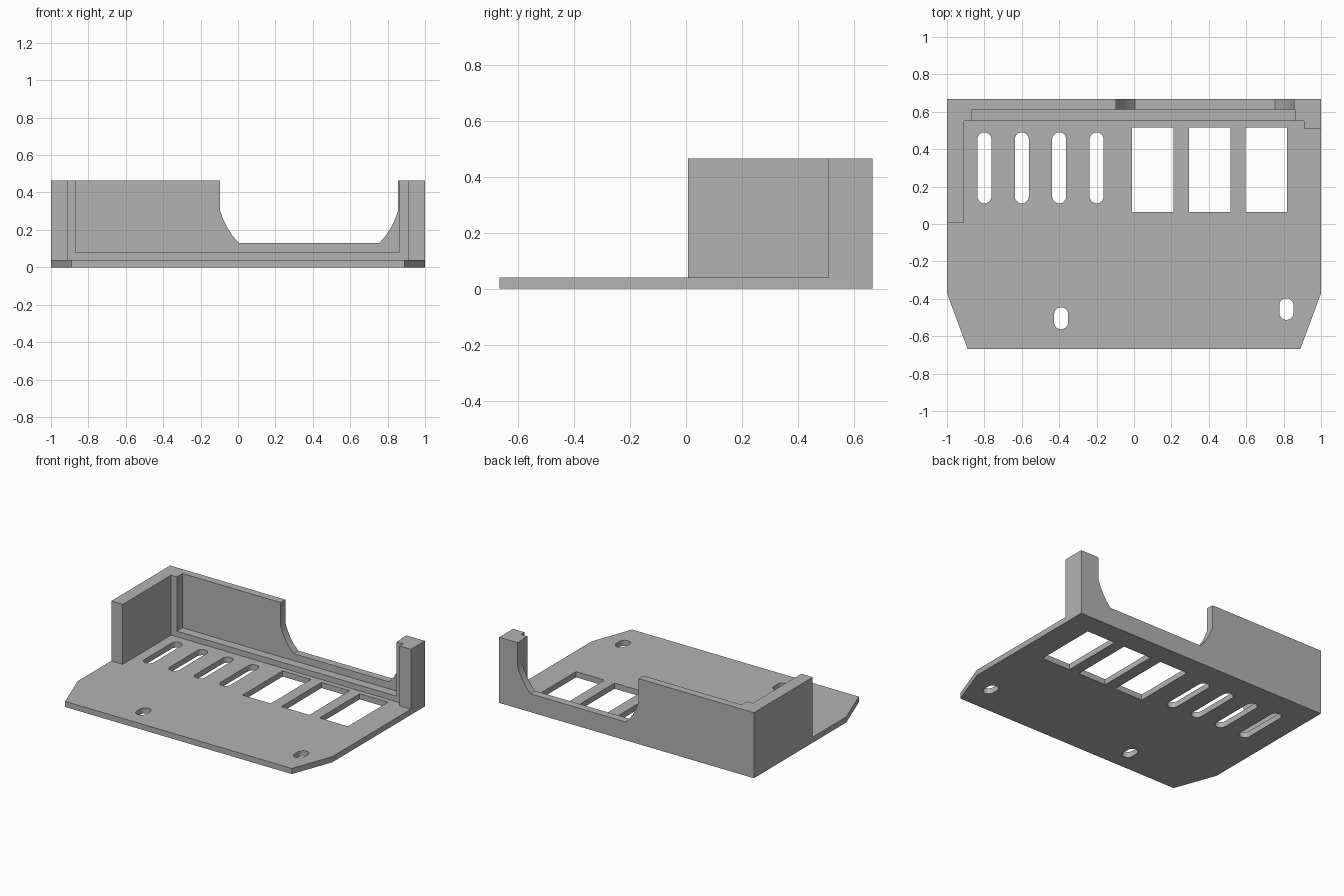
import bpy, bmesh, math
from mathutils import Vector

if "Cube" in bpy.data.objects:
    bpy.data.objects.remove(bpy.data.objects["Cube"], do_unlink=True)

grey = bpy.data.materials.new("plain grey")
grey.use_nodes = True
grey.diffuse_color = (0.45, 0.45, 0.45, 1)
grey.node_tree.nodes["Principled BSDF"].inputs["Base Color"].default_value = grey.diffuse_color

FLOOR, HEIGHT, BACK = 0.04, 0.465, 0.667


def prism(name, outline, low, high, axis="z"):
    """Extrude a closed outline along z, or along y for an x-z outline."""
    place = (lambda a, b, t: Vector((a, b, t))) if axis == "z" else (lambda a, b, t: Vector((a, t, b)))
    bm = bmesh.new()
    face = bm.faces.new([bm.verts.new(place(a, b, low)) for a, b in outline])
    new = bmesh.ops.extrude_face_region(bm, geom=[face])["geom"]
    verts = [v for v in new if isinstance(v, bmesh.types.BMVert)]
    bmesh.ops.translate(bm, verts=verts, vec=place(0, 0, high - low))
    bmesh.ops.recalc_face_normals(bm, faces=bm.faces)
    mesh = bpy.data.meshes.new(name)
    bm.to_mesh(mesh)
    bm.free()
    mesh.materials.append(grey)
    obj = bpy.data.objects.new(name, mesh)
    bpy.context.scene.collection.objects.link(obj)
    return obj


def rect(x0, x1, y0, y1):
    return [(x0, y0), (x1, y0), (x1, y1), (x0, y1)]


def slot(x, y0, y1, r=0.0375, steps=10):
    """Rounded slot running along y."""
    arc = [i * math.pi / steps for i in range(steps + 1)]
    top = [(x + r * math.cos(a), y1 - r + r * math.sin(a)) for a in arc]
    return top + [(x - r * math.cos(a), y0 + r - r * math.sin(a)) for a in arc]


# Solid block with clipped front corners, carved into the tray
tray = prism("casing_tray", [(-0.89, -BACK), (0.89, -BACK), (1, -0.37), (1, BACK),
                             (-1, BACK), (-1, -0.37)], 0, HEIGHT)
cutters = []

# Open interior, leaving the left-out side wall, the back wall and the short corner post
cutters.append(prism("interior_cutter", [
    (-1.1, -0.8), (1.1, -0.8), (1.1, 0.51), (0.91, 0.51), (0.91, 0.55),
    (-0.91, 0.55), (-0.91, 0.007), (-1.1, 0.007)], FLOOR, 0.6))

# Recess in the back wall, above a low ledge
cutters.append(prism("recess_cutter", rect(-0.865, 0.86, 0.5, 0.613), 0.08, 0.6))

# Wide notch with curved lower corners through the back wall
side = [(-0.095, 0.6), (-0.095, 0.3), (-0.078, 0.253), (-0.055, 0.208), (-0.028, 0.167), (0.005, 0.13)]
mirrored = [(0.76 - x, z) for x, z in reversed(side)]
cutters.append(prism("notch_cutter", side + mirrored, 0.58, 0.8, "y"))

# Vent slots, windows and mounting slots through the floor
holes = [slot(x, 0.11, 0.49) for x in (-0.8, -0.6, -0.4, -0.2)]
holes += [rect(x0, x1, 0.065, 0.515) for x0, x1 in ((-0.01, 0.212), (0.295, 0.515), (0.595, 0.818))]
holes += [slot(-0.39, -0.563, -0.445), slot(0.815, -0.513, -0.397)]
cutters += [prism("hole_cutter", outline, -0.1, 0.2) for outline in holes]

for cutter in cutters:
    cutter.hide_render = True
    mod = tray.modifiers.new(cutter.name, "BOOLEAN")
    mod.operation = "DIFFERENCE"
    mod.solver = "EXACT"
    mod.object = cutter

# Bake the cuts and drop the cutters
graph = bpy.context.evaluated_depsgraph_get()
graph.update()
carved = bpy.data.meshes.new_from_object(tray.evaluated_get(graph))
tray.modifiers.clear()
tray.data = carved
for cutter in cutters:
    bpy.data.objects.remove(cutter, do_unlink=True)

# Smooth only the rounded slot ends
bpy.ops.object.select_all(action="DESELECT")
tray.select_set(True)
bpy.context.view_layer.objects.active = tray
bpy.ops.object.shade_smooth_by_angle(angle=math.radians(25))
